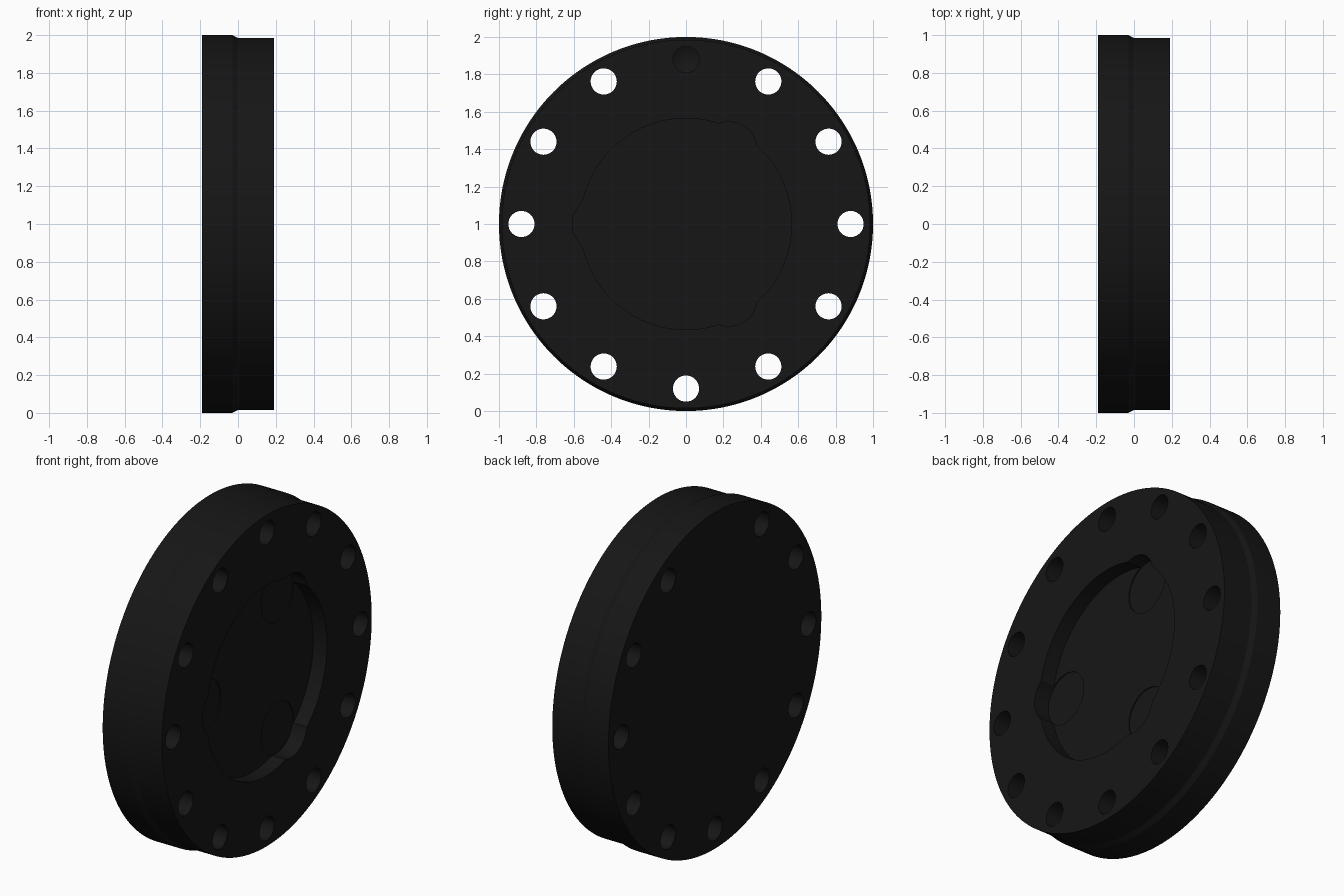
import bpy, bmesh
from math import sin, cos, pi, radians

if "Cube" in bpy.data.objects:
    bpy.data.objects.remove(bpy.data.objects["Cube"])

RIGHT = 0.19          # x of the recessed face
CENTRE_Z = 1.0


def lathe(name, profile, y=0.0, z=CENTRE_Z, n=64):
    """Closed solid of revolution about the x direction; profile = (x, radius)."""
    bm = bmesh.new()
    rings = []
    for x, r in profile:
        if r == 0:
            rings.append([bm.verts.new((x, y, z))])
        else:
            rings.append([bm.verts.new((x, y + r * cos(2 * pi * i / n), z + r * sin(2 * pi * i / n)))
                          for i in range(n)])
    for a, b in zip(rings, rings[1:]):
        for i in range(n):
            j = (i + 1) % n
            if len(b) == 1:
                bm.faces.new((a[i], a[j], b[0]))
            else:
                bm.faces.new((a[i], a[j], b[j], b[i]))
    for ring in (rings[0], rings[-1]):
        if len(ring) > 1:
            bm.faces.new(ring)
    bmesh.ops.recalc_face_normals(bm, faces=bm.faces)
    mesh = bpy.data.meshes.new(name)
    bm.to_mesh(mesh)
    bm.free()
    ob = bpy.data.objects.new(name, mesh)
    bpy.context.collection.objects.link(ob)
    return ob


def cut(target, cutter):
    """Subtract cutter from target and remove the cutter."""
    cutter.hide_render = True
    mod = target.modifiers.new("cut", 'BOOLEAN')
    mod.operation = 'DIFFERENCE'
    mod.solver = 'EXACT'
    mod.object = cutter
    bpy.context.view_layer.objects.active = target
    bpy.ops.object.modifier_apply(modifier=mod.name)
    bpy.data.objects.remove(cutter)


# stepped disc body with a small chamfer between the two diameters
disc = lathe("cover_disc", [(-0.19, 1.0), (-0.03, 1.0), (0.0, 0.985), (RIGHT, 0.985)], n=192)

# shallow round recess in the right face
cut(disc, lathe("recess_cutter", [(RIGHT - 0.09, 0.565), (0.3, 0.565)], n=128))

# three round pockets that bulge out of the recess wall
for deg in (60, 180, 300):
    a = radians(deg)
    cut(disc, lathe("pocket_cutter", [(RIGHT - 0.096, 0.152), (0.32, 0.152)],
                    0.455 * cos(a), CENTRE_Z + 0.455 * sin(a)))

# ring of twelve bolt holes: the top one is blind with a drill-point bottom
for k in range(12):
    a = radians(30 * k)
    if k == 3:
        profile = [(0.3, 0.07), (-0.04, 0.07), (-0.08, 0)]
    else:
        profile = [(-0.3, 0.07), (0.3, 0.07)]
    cut(disc, lathe("bolt_hole_cutter", profile, 0.88 * cos(a), CENTRE_Z + 0.88 * sin(a), 40))

# smooth walls, sharp rims
bpy.ops.object.select_all(action='DESELECT')
disc.select_set(True)
bpy.context.view_layer.objects.active = disc
bpy.ops.object.shade_smooth_by_angle(angle=radians(20))

# near-black finish
mat = bpy.data.materials.new("black_finish")
mat.diffuse_color = (0.008, 0.008, 0.008, 1)
mat.use_nodes = True
mat.node_tree.nodes["Principled BSDF"].inputs["Base Color"].default_value = mat.diffuse_color
disc.data.materials.clear()
disc.data.materials.append(mat)
